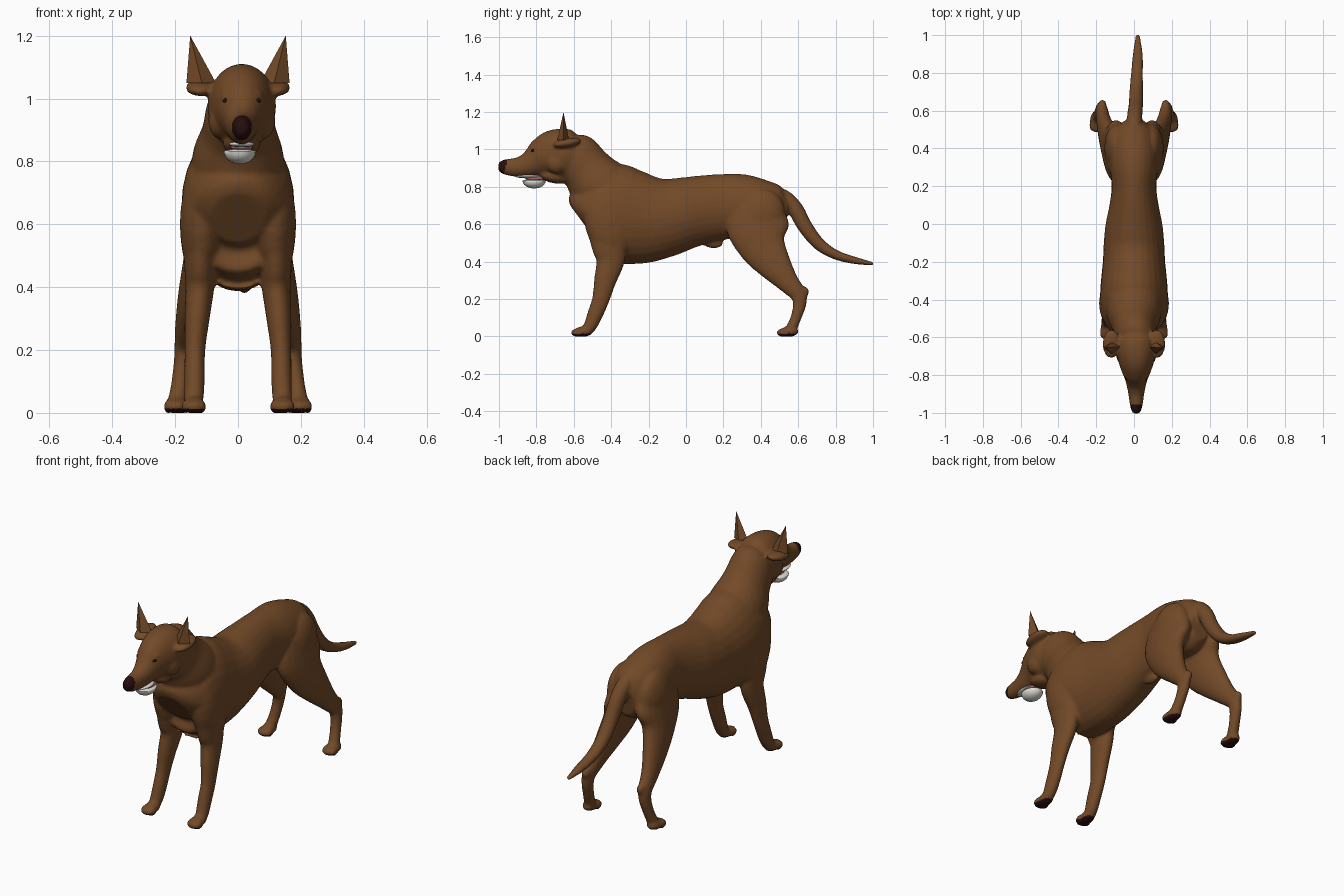
import bpy, bmesh, math
from mathutils import Vector, Matrix

if "Cube" in bpy.data.objects:
    bpy.data.objects.remove(bpy.data.objects["Cube"])


def material(name, rgb):
    m = bpy.data.materials.new(name)
    m.use_nodes = True
    m.diffuse_color = (*rgb, 1)
    m.node_tree.nodes["Principled BSDF"].inputs["Base Color"].default_value = (*rgb, 1)
    return m


BROWN = material("brown coat", (0.17, 0.068, 0.021))
DARK = material("dark nose and pads", (0.02, 0.004, 0.004))
WHITE = material("ivory teeth", (0.75, 0.73, 0.67))
PINK = material("pink tongue", (0.5, 0.17, 0.19))


def make_object(name, bm, *mats):
    bmesh.ops.recalc_face_normals(bm, faces=bm.faces)
    me = bpy.data.meshes.new(name)
    bm.to_mesh(me)
    bm.free()
    for m in mats:
        me.materials.append(m)
    ob = bpy.data.objects.new(name, me)
    bpy.context.collection.objects.link(ob)
    return ob


def smooth(ob, angle=180):
    bpy.ops.object.select_all(action="DESELECT")
    ob.select_set(True)
    bpy.context.view_layer.objects.active = ob
    bpy.ops.object.shade_smooth_by_angle(angle=math.radians(angle))


def curve_points(keys, steps=4):
    """Catmull-Rom through keys of (x, y, z, half width, half depth)."""
    keys = [Vector(k) for k in keys]
    keys = [keys[0] * 2 - keys[1]] + keys + [keys[-1] * 2 - keys[-2]]
    out = []
    for a, b, c, d in zip(keys, keys[1:], keys[2:], keys[3:]):
        for i in range(steps):
            t = i / steps
            out.append((b * 2 + (c - a) * t + (a * 2 - b * 5 + c * 4 - d) * t * t
                        + (b * 3 - a - c * 3 + d) * t ** 3) / 2)
    return out + [keys[-2]]


def tube(bm, keys, sides=28, side=1):
    """Loft elliptical rings square to a path, one axis kept along x."""
    pts = curve_points(keys)
    rings = []
    for i, p in enumerate(pts):
        step = pts[min(i + 1, len(pts) - 1)] - pts[max(i - 1, 0)]
        up = Vector((0, -step[2], step[1])).normalized()
        ring = []
        for k in range(sides):
            a = math.tau * k / sides
            co = Vector(p[:3]) + Vector((p[3] * math.cos(a), 0, 0)) + up * p[4] * math.sin(a)
            co.x *= side
            ring.append(bm.verts.new(co))
        rings.append(ring)
    for r, s in zip(rings, rings[1:]):
        for k in range(sides):
            n = (k + 1) % sides
            bm.faces.new((r[k], r[n], s[n], s[k]))
    bm.faces.new(rings[0])
    bm.faces.new(rings[-1])


def ball(bm, centre, radii, tilt=0):
    m = (Matrix.Translation(centre) @ Matrix.Rotation(math.radians(tilt), 4, "X")
         @ Matrix.Diagonal((*radii, 1)))
    return bmesh.ops.create_uvsphere(bm, u_segments=20, v_segments=12, radius=1, matrix=m)["verts"]


HX = 0.012  # the head is turned slightly to its left
bm = bmesh.new()

# Trunk: y, centre height, half width, half height
trunk = [(-.56, .62, .09, .10), (-.53, .64, .145, .17), (-.48, .65, .17, .22),
         (-.40, .66, .18, .265), (-.30, .64, .175, .256), (-.20, .63, .165, .237),
         (-.10, .637, .16, .21), (0, .66, .15, .192), (.10, .68, .13, .182),
         (.20, .693, .118, .175), (.30, .695, .128, .172), (.40, .68, .13, .158),
         (.48, .66, .11, .142), (.54, .65, .06, .09)]
tube(bm, [(0, *t) for t in trunk])

# Neck
tube(bm, [(0, -.34, .68, .16, .2), (0, -.47, .815, .145, .162), (.003, -.535, .895, .118, .137),
          (.006, -.595, .96, .107, .135), (HX, -.64, .99, .09, .1)])

# Skull and muzzle
head = [(-.55, .98, .07, .08), (-.60, .975, .10, .125), (-.66, .975, .109, .136),
        (-.72, .97, .097, .13), (-.77, .955, .08, .107), (-.81, .935, .063, .082),
        (-.85, .917, .052, .064), (-.90, .905, .042, .052), (-.95, .905, .035, .045),
        (-.985, .908, .027, .035), (-1.003, .91, .016, .02)]
tube(bm, [(HX, *h) for h in head])
ball(bm, (HX, -.71, .853), (.06, .08, .033), -12)

# Tail
tube(bm, [(0, .44, .76, .03, .04), (0, .52, .745, .04, .042), (.005, .585, .68, .04, .043),
          (.01, .635, .59, .038, .04), (.012, .71, .495, .036, .034), (.016, .8, .437, .032, .026),
          (.02, .9, .407, .027, .02), (.02, 1.003, .388, .012, .009)], 20)

# Belly sheath
ball(bm, (0, .14, .505), (.022, .06, .034), -8)

front_leg = [(.115, -.42, .62, .06, .12), (.12, -.41, .48, .052, .095), (.121, -.405, .4, .046, .076),
             (.13, -.432, .3, .04, .06), (.137, -.455, .2, .033, .047), (.138, -.485, .12, .033, .042),
             (.14, -.51, .06, .032, .036), (.142, -.53, .03, .03, .03)]
hind_leg = [(.075, .38, .7, .07, .14), (.095, .385, .58, .067, .168), (.115, .41, .48, .06, .128),
            (.14, .475, .38, .05, .092), (.16, .545, .29, .039, .06), (.17, .6, .225, .032, .045),
            (.176, .607, .17, .028, .036), (.184, .588, .1, .028, .029), (.192, .565, .045, .03, .03)]
for s in (1, -1):
    tube(bm, front_leg, 20, s)
    tube(bm, hind_leg, 20, s)
    # Shoulder, haunch, hock, brow and cheek masses
    ball(bm, (s * .115, -.42, .6), (.07, .12, .2), 15)
    ball(bm, (s * .09, .4, .64), (.068, .13, .15), -15)
    ball(bm, (s * .168, .632, .238), (.022, .026, .03))
    ball(bm, (HX + s * .042, -.79, 1.01), (.026, .03, .018))
    ball(bm, (HX + s * .065, -.69, .93), (.042, .06, .06))
    # Folded flap under each ear
    ball(bm, (s * .12, -.635, 1.035), (.047, .078, .024), 10)
    # Paws with four toes each
    for fx, fy in ((.141, -.548), (.197, .552)):
        ball(bm, (s * fx, fy, .026), (.036, .05, .028))
        for off in (-.026, -.009, .009, .026):
            reach = .044 - abs(off) * .6
            ball(bm, (s * (fx + off), fy - reach, .02), (.013, .03, .022))

dog = make_object("body", bm, BROWN, DARK)

# Fuse the masses into one skin
remesh = dog.modifiers.new("fuse", "REMESH")
remesh.mode = "VOXEL"
remesh.voxel_size = 0.008
relax = dog.modifiers.new("relax", "SMOOTH")
relax.factor = 0.5
relax.iterations = 6
bpy.context.view_layer.objects.active = dog
for name in ("fuse", "relax"):
    bpy.ops.object.modifier_apply(modifier=name)
me = dog.data
if len(me.materials) < 2:
    me.materials.clear()
    me.materials.append(BROWN)
    me.materials.append(DARK)

# Nose tip and paw pads are dark
for p in me.polygons:
    c = p.center
    nose = c.y + 0.25 * (0.93 - c.z) < -0.957
    pad = c.z < 0.016 and p.normal.z < -0.3
    p.material_index = 1 if nose or pad else 0
smooth(dog)

# Pointed ears
for s, name in ((1, "left_ear"), (-1, "right_ear")):
    bm = bmesh.new()
    base = [bm.verts.new((s * x, y, 1.05)) for x, y in
            ((.164, -.655), (.115, -.688), (.07, -.65), (.115, -.625))]
    tip = bm.verts.new((s * .152, -.655, 1.2))
    bm.faces.new(base)
    for k in range(4):
        bm.faces.new((base[k], base[(k + 1) % 4], tip))
    make_object(name, bm, BROWN)

# Eyes
for s, name in ((1, "left_eye"), (-1, "right_eye")):
    bm = bmesh.new()
    ball(bm, (HX + s * .042, -.814, .993), (.019, .016, .011))
    smooth(make_object(name, bm, DARK))

# Lower jaw: a bowl with a flattened top
bm = bmesh.new()
for v in ball(bm, (HX - .006, -.812, .832), (.051, .062, .041)):
    if v.co.z > .832:
        v.co.z = .832 + (v.co.z - .832) * .2
smooth(make_object("lower_teeth", bm, WHITE), 50)

# Upper teeth and tongue
for name, centre, radii, mat in (
        ("upper_teeth", (HX, -.84, .855), (.041, .072, .01), WHITE),
        ("tongue", (HX, -.805, .845), (.036, .055, .012), PINK)):
    bm = bmesh.new()
    ball(bm, centre, radii)
    smooth(make_object(name, bm, mat))
